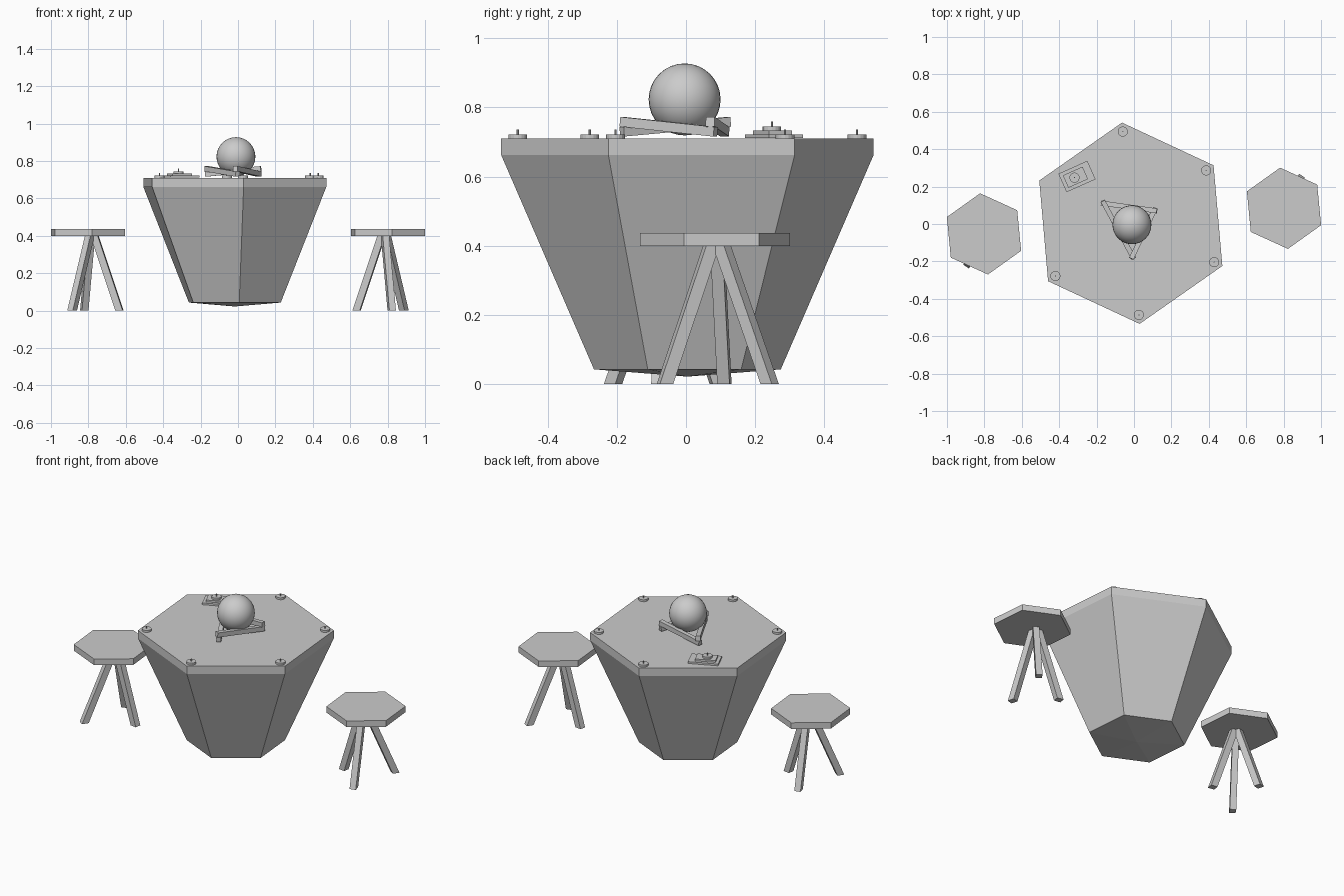
import bpy, bmesh
from math import cos, sin, radians, atan2
from mathutils import Vector

if "Cube" in bpy.data.objects:
    bpy.data.objects.remove(bpy.data.objects["Cube"])


def make(name, bm):
    bmesh.ops.recalc_face_normals(bm, faces=bm.faces[:])
    mesh = bpy.data.meshes.new(name)
    bm.to_mesh(mesh)
    bm.free()
    ob = bpy.data.objects.new(name, mesh)
    bpy.context.collection.objects.link(ob)
    return ob


def rings(name, centre, profile, sides, turn, tip=None):
    """Stack polygon rings (radius, z) into a closed solid; optional bottom tip."""
    bm = bmesh.new()
    x, y = centre
    loops = []
    for r, z in profile:
        loops.append([bm.verts.new((x + r * cos(radians(turn) + i * radians(360 / sides)),
                                    y + r * sin(radians(turn) + i * radians(360 / sides)), z))
                      for i in range(sides)])
    for a, b in zip(loops, loops[1:]):
        for i in range(sides):
            j = (i + 1) % sides
            bm.faces.new((a[i], a[j], b[j], b[i]))
    bm.faces.new(loops[-1])
    if tip is None:
        bm.faces.new(loops[0])
    else:
        t = bm.verts.new((x, y, tip))
        for i in range(sides):
            bm.faces.new((loops[0][i], loops[0][(i + 1) % sides], t))
    return make(name, bm)


def leg(name, foot, top, z, centre, size=0.036):
    """Square leg, level at both ends, turned to face the stool centre."""
    a = atan2(foot[1] - centre[1], foot[0] - centre[0])
    u = Vector((cos(a), sin(a), 0)) * size * 0.55
    v = Vector((-sin(a), cos(a), 0)) * size * 0.5
    corners = [u + v, v - u, -u - v, u - v]
    bm = bmesh.new()
    low = [bm.verts.new(Vector((*foot, 0)) + c) for c in corners]
    high = [bm.verts.new(Vector((*top, z)) + c) for c in corners]
    for i in range(4):
        j = (i + 1) % 4
        bm.faces.new((low[i], low[j], high[j], high[i]))
    bm.faces.new(low)
    bm.faces.new(high)
    return make(name, bm)


def box(name, centre, size, rotation):
    bpy.ops.mesh.primitive_cube_add(size=1, location=centre)
    ob = bpy.context.object
    ob.name = name
    ob.scale = size
    ob.rotation_mode = 'QUATERNION'
    ob.rotation_quaternion = rotation
    return ob


def turned(angle):
    return Vector((cos(radians(angle)), sin(radians(angle)), 0)).to_track_quat('X', 'Z')


def token(name, x, y, z):
    """Round counter with a thin peg."""
    rings(name, (x, y), [(0.027, z), (0.027, z + 0.012)], 16, 0)
    rings(name + "_peg", (x, y), [(0.003, z + 0.01), (0.003, z + 0.026)], 8, 0)


# Tapered six-sided table
TABLE = (-0.017, 0.004)
rings("table_body", TABLE, [(0.271, 0.043), (0.54, 0.662), (0.54, 0.71)], 6, 95, tip=0.022)

# Counters at five corners, the sixth on the stacked plates
for k in (0, 1, 2, 4, 5):
    a = radians(155 + 60 * (k + 1)) if k < 2 else radians(155 + 60 * k)
    if k == 2:
        a = radians(335)
    if k == 4:
        a = radians(35)
    if k == 5:
        a = radians(95)
    token("counter_%d" % k, TABLE[0] + 0.492 * cos(a), TABLE[1] + 0.492 * sin(a), 0.71)

# Stacked plates
box("plate_lower", (-0.305, 0.254, 0.7165), (0.17, 0.108, 0.011), turned(24))
box("plate_upper", (-0.313, 0.25, 0.727), (0.115, 0.072, 0.012), turned(24))
token("counter_plate", -0.318, 0.248, 0.733)

# Ball on its cyclic three-bar cradle
bpy.ops.mesh.primitive_uv_sphere_add(segments=32, ring_count=16, radius=0.104,
                                     location=(-0.011, -0.004, 0.823))
bpy.context.object.name = "ball"
bpy.ops.object.shade_smooth_by_angle()
corners = [Vector((-0.160, 0.110, 0)), Vector((0.108, 0.072, 0)), Vector((-0.008, -0.172, 0))]
for i in range(3):
    low, high = corners[i].copy(), corners[(i + 1) % 3].copy()
    low.z, high.z = 0.731, 0.757
    d = high - low
    box("cradle_bar_%d" % i, (low + high) / 2, (d.length + 0.03, 0.026, 0.028),
        d.to_track_quat('X', 'Z'))

# Two stools, the left one being the right one turned half round
for side, s, (cx, cy) in (("right", 1, (0.802, 0.084)), ("left", -1, (-0.802, -0.053))):
    rings(side + "_stool_seat", (cx, cy), [(0.218, 0.40), (0.218, 0.437)], 6, 95.5)
    hub = (cx - 0.02 * s, cy + 0.004 * s)
    for n, (fx, fy) in enumerate([(0.02, -0.145), (0.085, 0.158), (-0.168, 0.027)]):
        foot = (cx + fx * s, cy + fy * s)
        top = (hub[0] + 0.10 * (foot[0] - hub[0]), hub[1] + 0.10 * (foot[1] - hub[1]))
        leg("%s_stool_leg_%d" % (side, n), foot, top, 0.40, hub)
